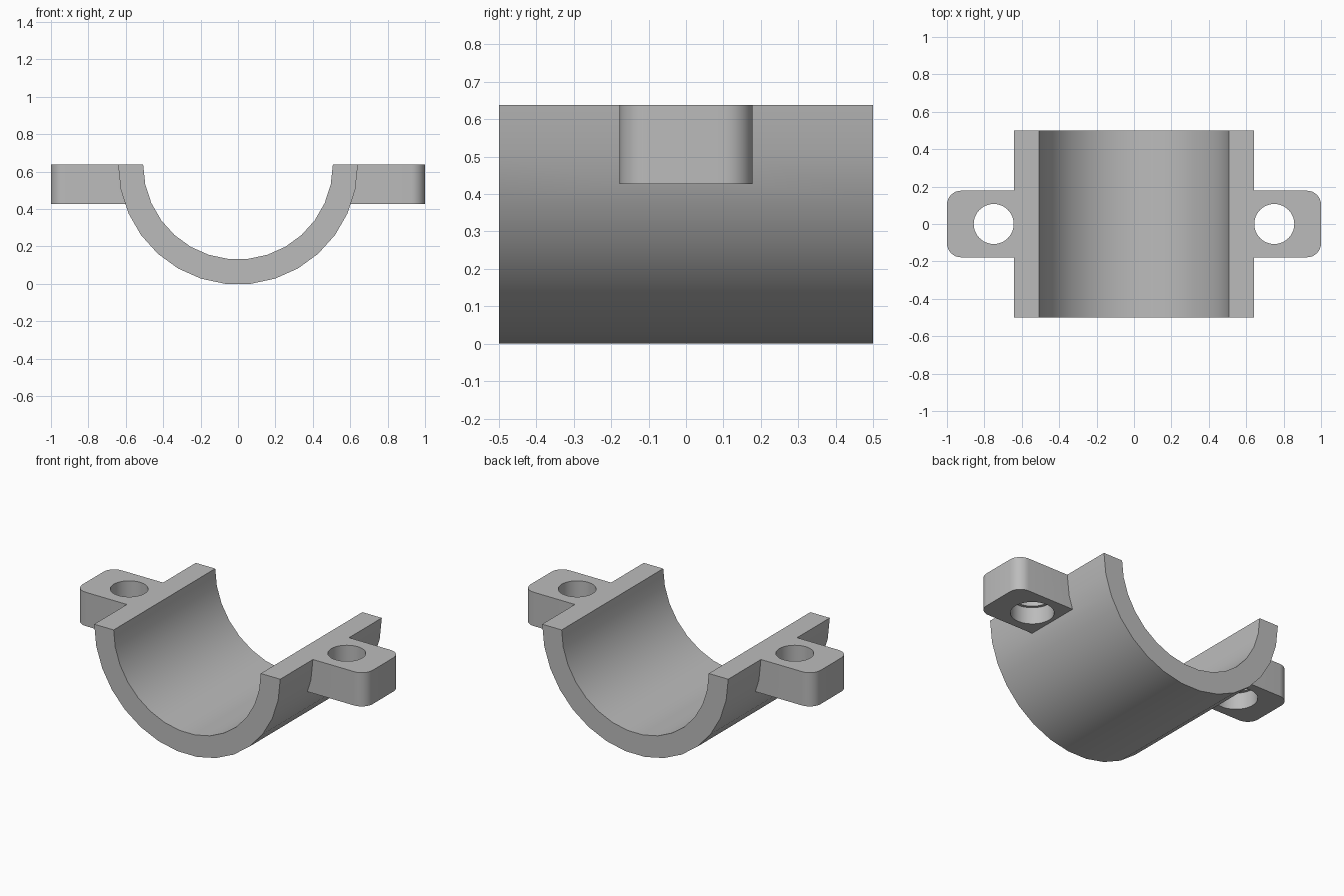
import bpy
import bmesh
from math import sin, cos, pi, radians

cube = bpy.data.objects.get("Cube")
if cube:
    bpy.data.objects.remove(cube, do_unlink=True)

OUTER, INNER = 0.641, 0.507   # saddle radii
STEPS = 15                    # facets around the half ring
TOP = OUTER * cos(pi / STEPS / 2)
LENGTH = 1.0
LUG_BOTTOM, LUG_HALF, LUG_ROUND = 0.427, 0.178, 0.075
HOLE_X, HOLE_R, BORE_R, BORE_DEPTH = 0.75, 0.107, 0.124, 0.105

grey = bpy.data.materials.new("grey")
grey.use_nodes = True
grey.diffuse_color = (0.5, 0.5, 0.5, 1)
grey.node_tree.nodes["Principled BSDF"].inputs["Base Color"].default_value = (0.5, 0.5, 0.5, 1)


def prism(name, points, offset):
    """Extrude a closed outline of 3D points by an offset vector."""
    bm = bmesh.new()
    face = bm.faces.new([bm.verts.new(p) for p in points])
    new = bmesh.ops.extrude_face_region(bm, geom=[face])["geom"]
    bmesh.ops.translate(bm, vec=offset, verts=[v for v in new if isinstance(v, bmesh.types.BMVert)])
    bmesh.ops.recalc_face_normals(bm, faces=bm.faces)
    mesh = bpy.data.meshes.new(name)
    bm.to_mesh(mesh)
    bm.free()
    mesh.materials.append(grey)
    obj = bpy.data.objects.new(name, mesh)
    bpy.context.collection.objects.link(obj)
    return obj


def arc(cx, cy, r, start, end, n):
    angles = [radians(start + (end - start) * i / n) for i in range(n + 1)]
    return [(cx + r * cos(a), cy + r * sin(a)) for a in angles]


def combine(target, tool, operation):
    mod = target.modifiers.new(operation.title(), "BOOLEAN")
    mod.object, mod.operation, mod.solver = tool, operation, "EXACT"
    bpy.context.view_layer.objects.active = target
    bpy.ops.object.modifier_apply(modifier=mod.name)
    bpy.data.objects.remove(tool, do_unlink=True)


# Half-ring saddle
outline = arc(0, TOP, OUTER, 180, 360, STEPS) + arc(0, TOP, INNER, 360, 180, STEPS)
clamp = prism("clamp_saddle", [(x, -LENGTH / 2, z) for x, z in outline], (0, LENGTH, 0))

for side, label in ((1, "left"), (-1, "right")):
    # Mounting lug with rounded outer corners
    c = LUG_HALF - LUG_ROUND
    ox = 1 - LUG_ROUND
    plan = [(0.57, -LUG_HALF)] + arc(ox, -c, LUG_ROUND, -90, 0, 8)
    plan += arc(ox, c, LUG_ROUND, 0, 90, 8) + [(0.57, LUG_HALF)]
    lug = prism(label + "_lug", [(side * x, y, LUG_BOTTOM) for x, y in plan], (0, 0, TOP - LUG_BOTTOM))
    combine(clamp, lug, "UNION")

    # Bolt hole, then the wider recess from below
    for radius, low, high in ((HOLE_R, LUG_BOTTOM - 0.1, TOP + 0.1),
                              (BORE_R, LUG_BOTTOM - 0.1, LUG_BOTTOM + BORE_DEPTH)):
        circle = arc(side * HOLE_X, 0, radius, 0, 360, 40)[:-1]
        cutter = prism("bolt_cutter", [(x, y, low) for x, y in circle], (0, 0, high - low))
        combine(clamp, cutter, "DIFFERENCE")

bpy.ops.object.select_all(action="DESELECT")
clamp.select_set(True)
bpy.context.view_layer.objects.active = clamp
bpy.ops.object.shade_smooth_by_angle(angle=radians(30))
